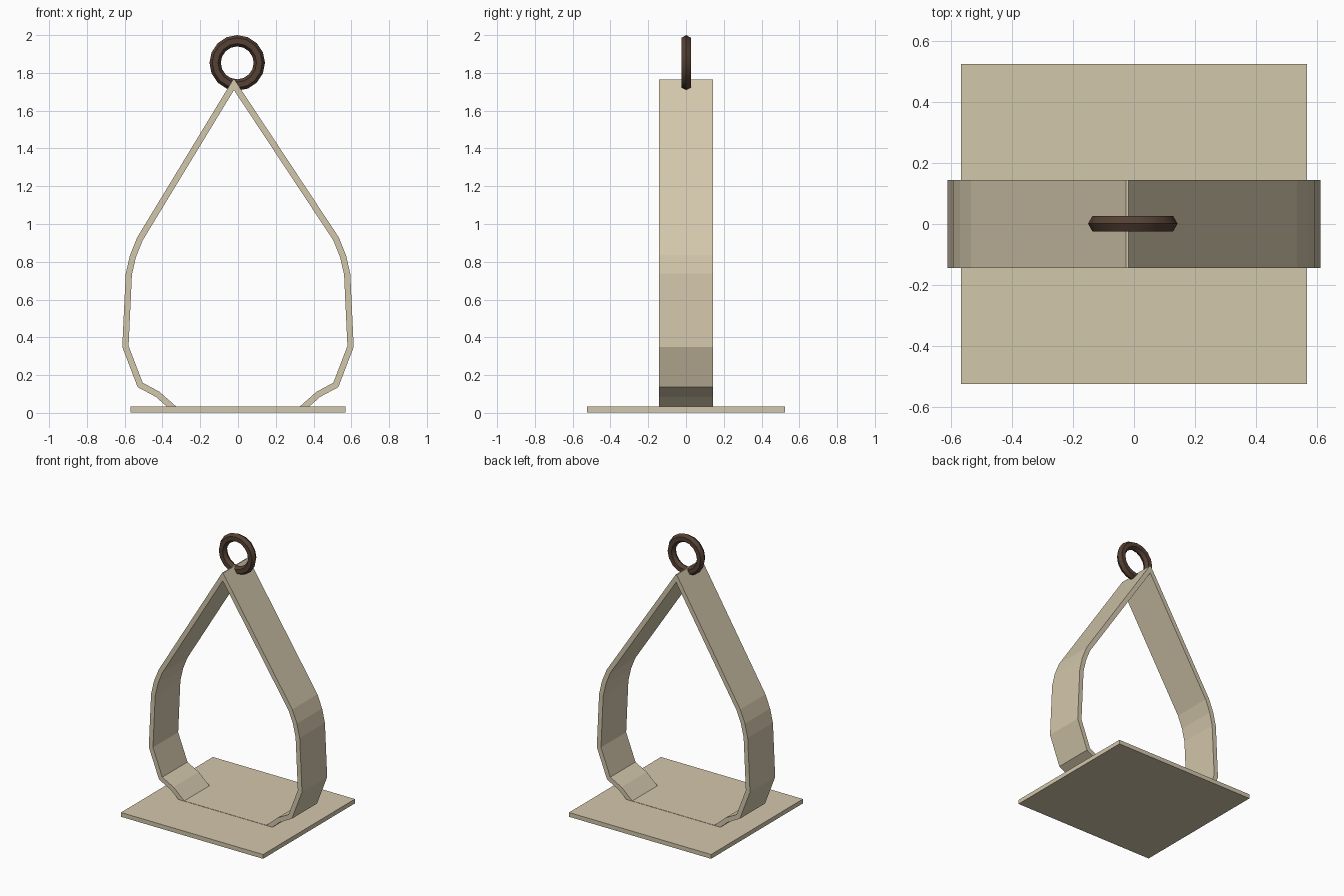
import bpy, bmesh, math
from mathutils import Vector

cube = bpy.data.objects.get("Cube")
if cube:
    bpy.data.objects.remove(cube, do_unlink=True)


def material(name, rgb, roughness):
    m = bpy.data.materials.new(name)
    m.use_nodes = True
    m.diffuse_color = (*rgb, 1)
    bsdf = next(n for n in m.node_tree.nodes if n.type == 'BSDF_PRINCIPLED')
    bsdf.inputs["Base Color"].default_value = (*rgb, 1)
    bsdf.inputs["Roughness"].default_value = roughness
    return m


tan = material("pale tan", (0.65, 0.57, 0.41), 0.8)
brown = material("dark brown", (0.09, 0.052, 0.033), 0.6)

# Foot plate
bpy.ops.mesh.primitive_cube_add(size=1, location=(0, 0, 0.0175))
plate = bpy.context.object
plate.name = "foot_plate"
plate.scale = (1.136, 1.05, 0.031)
bpy.ops.object.transform_apply(location=False, rotation=False, scale=True)
plate.data.materials.append(tan)

# Strap: centre line of one side, mirrored, closed at an off-centre peak
HALF_THICK, HALF_WIDTH, TOP = 0.0165, 0.144, 1.765
side = [(0.52, 0.92), (0.556, 0.83), (0.578, 0.735), (0.596, 0.352),
        (0.518, 0.148), (0.425, 0.098), (0.335, 0.0185)]
line = [Vector((-0.022, 1.74))] + [Vector(p) for p in side]
line += [Vector((-x, z)) for x, z in reversed(side)]
count = len(line)


def mitre(i):
    """Outward offset at a corner that keeps the strap evenly thick."""
    normals = []
    for a, b in ((line[i - 1], line[i]), (line[i], line[(i + 1) % count])):
        d = (b - a).normalized()
        normals.append(Vector((-d.y, d.x)))
    m = (normals[0] + normals[1]).normalized()
    return m * (HALF_THICK / m.dot(normals[0]))


bm = bmesh.new()
rings = []
for i, p in enumerate(line):
    off = mitre(i)
    section = [(p + off, -1), (p + off, 1), (p - off, 1), (p - off, -1)]
    rings.append([bm.verts.new((q.x, y * HALF_WIDTH, q.y)) for q, y in section])
for i in range(count):
    a, b = rings[i], rings[(i + 1) % count]
    for k in range(4):
        n = (k + 1) % 4
        bm.faces.new((a[k], a[n], b[n], b[k]))

# Trim the peak flat
cut = bmesh.ops.bisect_plane(bm, geom=bm.verts[:] + bm.edges[:] + bm.faces[:],
                             plane_co=(0, 0, TOP), plane_no=(0, 0, 1),
                             clear_outer=True)
bmesh.ops.holes_fill(bm, edges=[e for e in bm.edges if e.is_boundary], sides=0)
bmesh.ops.recalc_face_normals(bm, faces=bm.faces[:])
mesh = bpy.data.meshes.new("strap")
bm.to_mesh(mesh)
bm.free()
mesh.materials.append(tan)
strap = bpy.data.objects.new("strap", mesh)
bpy.context.collection.objects.link(strap)

# Hanging ring through the peak
bpy.ops.mesh.primitive_torus_add(major_segments=16, minor_segments=6,
                                 major_radius=0.117, minor_radius=0.03,
                                 location=(-0.004, 0.001, 1.853),
                                 rotation=(math.pi / 2, 0, 0))
ring = bpy.context.object
ring.name = "hanging_ring"
bpy.ops.object.transform_apply(location=False, rotation=True, scale=False)
ring.data.materials.append(brown)
bpy.ops.object.shade_smooth_by_angle(angle=math.radians(35))
